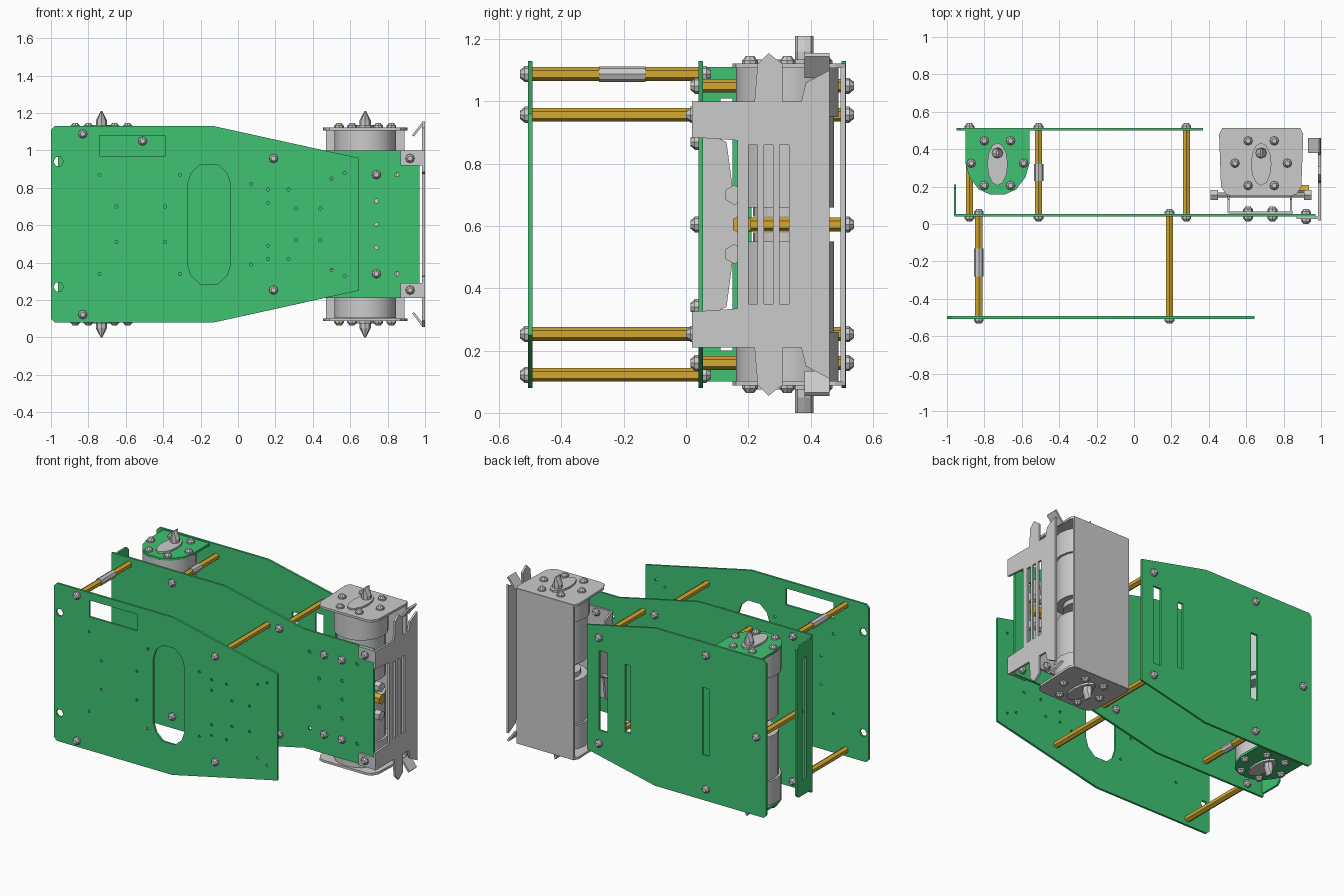
import bpy, bmesh, math
from mathutils import Matrix, Vector

if "Cube" in bpy.data.objects:
    bpy.data.objects.remove(bpy.data.objects["Cube"])

def material(name, rgb):
    m = bpy.data.materials.new(name)
    m.diffuse_color = (*rgb, 1)
    m.use_nodes = True
    m.node_tree.nodes["Principled BSDF"].inputs["Base Color"].default_value = m.diffuse_color
    return m

GREEN = material("green_metal", (0.05, 0.55, 0.17))
GOLD = material("brass", (0.66, 0.40, 0.03))
AXES = {'x': Matrix(((0, 0, 1), (1, 0, 0), (0, 1, 0))),
        'y': Matrix(((1, 0, 0), (0, 0, -1), (0, 1, 0))),
        'z': Matrix.Identity(3)}
H = 1.21                     # total height, parts mirror about H / 2

def add(name, mesh, mat=None):
    ob = bpy.data.objects.new(name, mesh)
    bpy.context.collection.objects.link(ob)
    if mat:
        mesh.materials.clear()
        mesh.materials.append(mat)
    return ob

def plate(name, outline, holes, axis, pos, thick, mat=None):
    """Flat sheet from an outline with cut-outs, facing along the axis."""
    cu = bpy.data.curves.new(name, 'CURVE')
    cu.dimensions, cu.fill_mode, cu.extrude = '2D', 'BOTH', thick / 2
    for loop in [outline] + holes:
        sp = cu.splines.new('POLY')
        sp.points.add(len(loop) - 1)
        for p, (a, b) in zip(sp.points, loop):
            p.co = (a, b, 0, 1)
        sp.use_cyclic_u = True
    tmp = bpy.data.objects.new(name + "_tmp", cu)
    bpy.context.collection.objects.link(tmp)
    mesh = bpy.data.meshes.new_from_object(tmp)
    bpy.data.objects.remove(tmp)
    mesh.transform(AXES[axis].to_4x4())
    mesh.transform(Matrix.Translation([pos if a == axis else 0 for a in 'xyz']))
    for f in mesh.polygons:
        f.use_smooth = False
    return add(name, mesh, mat)

def rod(name, a, b, r, n=8, mat=None, r2=None, smooth=False):
    a, b = Vector(a), Vector(b)
    bm = bmesh.new()
    bmesh.ops.create_cone(bm, cap_ends=True, segments=n, radius1=r,
                          radius2=r if r2 is None else r2, depth=(b - a).length)
    rot = (b - a).to_track_quat('Z', 'Y').to_matrix().to_4x4()
    bm.transform(Matrix.Translation((a + b) / 2) @ rot)
    for f in bm.faces:
        f.smooth = smooth and len(f.verts) == 4
    mesh = bpy.data.meshes.new(name)
    bm.to_mesh(mesh)
    bm.free()
    return add(name, mesh, mat)

def box(name, lo, hi, mat=None):
    bm = bmesh.new()
    bmesh.ops.create_cube(bm, size=1)
    for v in bm.verts:
        v.co = [lo[i] if v.co[i] < 0 else hi[i] for i in range(3)]
    mesh = bpy.data.meshes.new(name)
    bm.to_mesh(mesh)
    bm.free()
    return add(name, mesh, mat)

def screw(p, d):
    """Domed screw head at p pointing along d."""
    p, d = Vector(p), Vector(d)
    rod("screw", p, p + d * 0.012, 0.026)
    rod("screw_dome", p + d * 0.012, p + d * 0.026, 0.024, r2=0.013)

def rect(x0, x1, z0, z1):
    return [(x0, z0), (x1, z0), (x1, z1), (x0, z1)]

def circle(x, z, r, n=6):
    return [(x + r * math.cos(i * math.tau / n), z + r * math.sin(i * math.tau / n))
            for i in range(n)]

def sym(half):
    """Close an upper-half outline by mirroring it about mid height."""
    return half + [(x, H - z) for x, z in reversed(half)]

def both(points, r):
    return [circle(x, q, r) for x, z in points for q in (z, H - z)]

# Front plate with oval opening, window and drilled holes
small = [(-.65, .7), (-.39, .7), (-.74, .87), (-.31, .87), (.07, .82), (.16, .79),
         (.27, .79), (.16, .72), (.31, .69), (.44, .69), (.5, .85), (.57, .88)]
oval = sym([(-.27, .82), (-.25, .88), (-.2, .925), (-.11, .925), (-.06, .88), (-.04, .82)])
plate("front_plate", sym([(-1, 1.11), (-.98, 1.13), (-.13, 1.13), (.46, 1.0), (.645, .96)]),
      [oval, rect(-.74, -.39, .97, 1.08)] + both([(-.96, .94)], .027) + both(small, .009),
      'y', -.5, .014, GREEN)

# Middle plate with its bent end flange
plate("middle_plate", sym([(-.96, 1.13), (-.13, 1.13), (.46, 1.0), (.97, 1.0)]),
      [circle(.74, .605, .012)] + both([(.74, .73), (.85, .87), (.5, .86), (.57, .7)], .012),
      'y', .047, .014, GREEN)
plate("middle_plate_flange", sym([(.045, 1.11), (.19, 1.11), (.21, 1.09)]),
      [rect(.11, .15, .2, 1.01)], 'x', -.957, .013, GREEN)

# Back plate with long slots
plate("back_plate", sym([(-.95, 1.11), (-.93, 1.13), (-.13, 1.13), (.37, 1.02)]),
      [rect(-.53, -.48, .38, .83), rect(.05, .09, .38, .83), rect(.22, .28, .34, .87)],
      'y', .506, .014, GREEN)

# Front posts; the upper left one has a grey middle
def post(x, z, y0, y1, grey=None):
    rod("post", (x, y0, z), (x, y1, z), .022, 6, GOLD)
    if grey:
        rod("post_joiner", (x, grey[0], z), (x, grey[1], z), .025, 8)
    screw((x, y0 - .014, z), (0, -1, 0))
    screw((x, y1 + .014, z), (0, 1, 0))

for flip in (0, 1):
    up = lambda z: H - z if flip else z
    post(-.83, up(1.088), -.493, .04, None if flip else (-.28, -.13))
    post(.19, up(.957), -.493, .04)
    post(-.51, up(1.05), .054, .499, (.23, .32))
    post(.28, up(.957), .054, .499)
post(-.88, .605, .054, .499)

# Motors, end flaps and shafts on both sides
rear_half = [(-.17, .51), (-.17, .32), (-.15, .25), (-.1, .185), (-.04, .158)]
drive_half = [(-.21, .51), (-.225, .48), (-.215, .2), (-.19, .16), (-.16, .15)]
for name, cx, half, mat in (("rear", -.73, rear_half, GREEN), ("drive", .68, drive_half, None)):
    shape = [(cx + x, y) for x, y in half] + [(cx - x, y) for x, y in reversed(half)]
    for flip in (0, 1):
        up = lambda z: H - z if flip else z
        d = (0, 0, -1 if flip else 1)
        plate(name + "_motor_flap", shape, [], 'z', up(1.115), .015, mat)
        rod(name + "_gearbox", (cx, .325, up(.95)), (cx, .325, up(1.107)), .165, 20, smooth=True)
        rod(name + "_motor", (cx, .325, up(.66)), (cx, .325, up(.95)), .15, 20, smooth=True)
        rod(name + "_motor_cap", (cx, .325, up(.63)), (cx, .325, up(.66)), .11, 20, smooth=True)
        oval_boss = [(cx + .055 * math.cos(t * math.tau / 12),
                      .32 + .115 * math.sin(t * math.tau / 12)) for t in range(12)]
        plate(name + "_boss", oval_boss, [], 'z', up(1.128), .014)
        shaft = rod(name + "_shaft", (cx, .38, up(1.11)), (cx, .38, up(1.16)), .03)
        tip = rod(name + "_shaft_tip", (cx, .38, up(1.16)), (cx, .38, H - H * flip), .03)
        for v in tip.data.vertices:          # wedge-shaped end
            if abs(v.co.z - (H - H * flip)) < .001:
                v.co.x = cx + (v.co.x - cx) * .15
        for k in range(6):
            t = k * math.tau / 6
            screw((cx + .14 * math.cos(t), .325 + .138 * math.sin(t), up(1.12)), d)

# Flat back sheet of the drive motor bracket
box("drive_bracket_back", (.47, .496, .09), (.89, .512, 1.12))

# Channel bracket between the middle plate and the drive motors
box("channel_base", (.505, .055, .31), (.85, .068, .9))
for x in (.505, .84):
    plate("channel_side", sym([(.06, .9), (.13, .87), (.15, .72), (.2, .7)]), [], 'x', x, .012)
for z in (.7, H - .7):
    rod("cross_bolt", (.42, .155, z), (.94, .155, z), .014)
    for x, s in ((.45, -1), (.91, 1)):
        rod("cross_bolt_head", (x, .155, z), (x + s * .04, .155, z), .032, 6)
rod("cross_post", (.84, .18, .605), (.935, .18, .605), .034, 6, GOLD)
for x in (.61, .74):
    for z in (.87, H - .87):
        screw((x, .04, z), (0, -1, 0))
        screw((x, .068, z), (0, 1, 0))

# End grille with prongs, slots, mounting tabs and bent fins
grille = sym([(.165, .605 + .27), (.02, .885), (.02, 1.0), (.22, 1.0), (.23, 1.12), (.265, 1.155),
              (.31, 1.12), (.31, 1.0), (.37, 1.0), (.385, 1.06), (.46, 1.1)])
plate("grille", grille, [rect(y, y + .03, .35, .86) for y in (.2, .25, .3)], 'x', .992, .014)
for flip in (0, 1):
    up = lambda z: H - z if flip else z
    z0, z1 = sorted((up(.92), up(1.0)))
    box("grille_tab", (.87, .026, z0), (.995, .04, z1))
    screw((.92, .026, up(.957)), (0, -1, 0))
    screw((.92, .054, up(.957)), (0, 1, 0))
    fin = [(.93, up(1.08)), (.942, up(1.075)), (.997, up(1.145)), (.988, up(1.155))]
    plate("grille_fin", fin, [], 'y', .42, .08)
